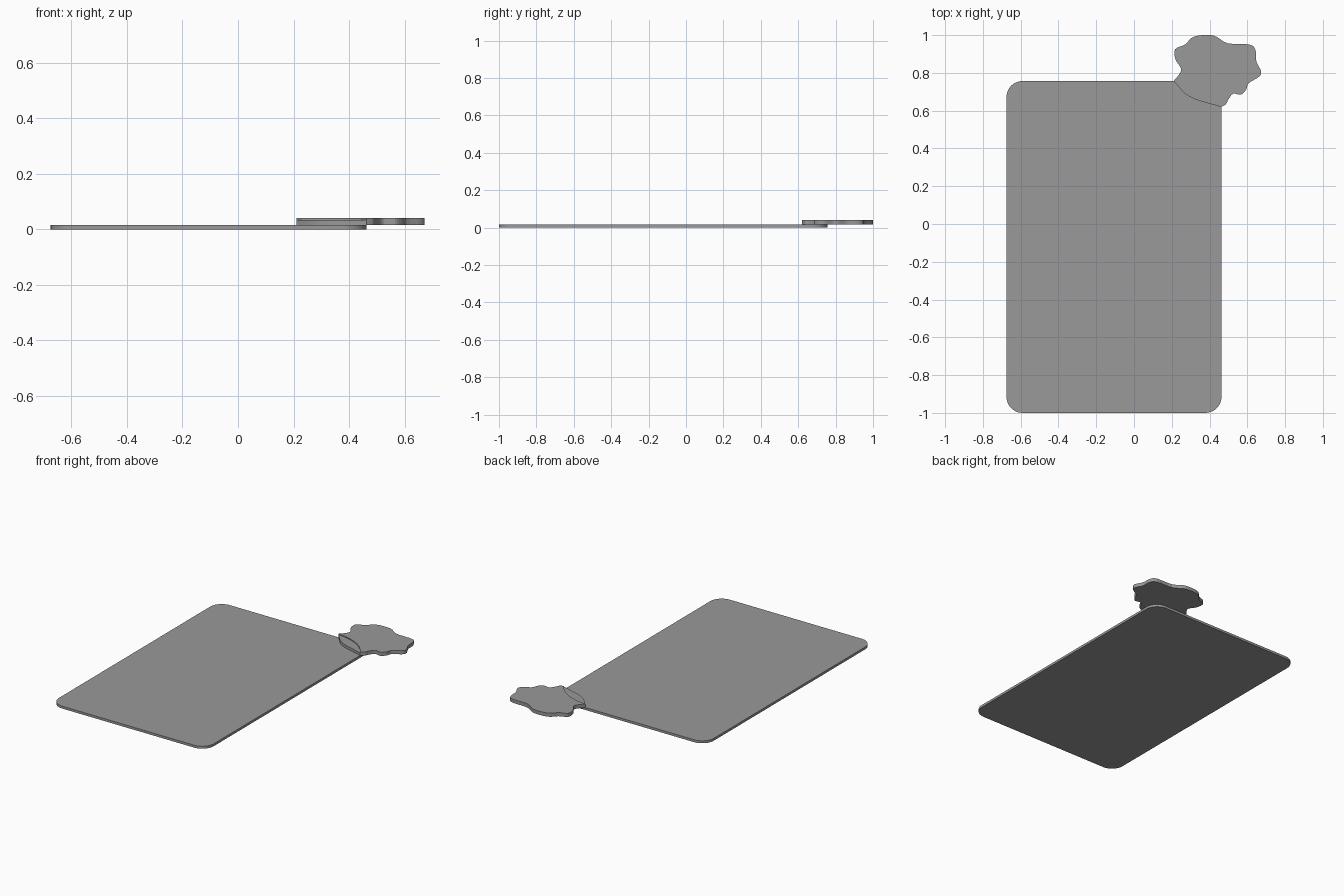
import bpy, bmesh, math
from mathutils import Vector

if "Cube" in bpy.data.objects:
    bpy.data.objects.remove(bpy.data.objects["Cube"])

# Dark grey shared by every part
grey = bpy.data.materials.new("dark_grey")
grey.diffuse_color = (0.32, 0.32, 0.32, 1)
grey.use_nodes = True
grey.node_tree.nodes["Principled BSDF"].inputs["Base Color"].default_value = grey.diffuse_color


def smooth_path(pts, steps=4):
    """Catmull-Rom interpolation through an open list of points."""
    p = [Vector(q) for q in pts]
    p = [p[0]] + p + [p[-1]]
    out = []
    for i in range(1, len(p) - 2):
        a, b, c, d = p[i - 1:i + 3]
        for s in range(steps):
            t = s / steps
            out.append(0.5 * (2 * b + (c - a) * t + (2 * a - 5 * b + 4 * c - d) * t ** 2
                              + (3 * b - a - 3 * c + d) * t ** 3))
    return out + [p[-1]]


def slab(name, outline, z0, z1):
    """Extrude a counter-clockwise 2D outline between two heights."""
    bm = bmesh.new()
    face = bm.faces.new([bm.verts.new((q[0], q[1], z0)) for q in outline])
    face.normal_update()
    new = bmesh.ops.extrude_face_region(bm, geom=[face])["geom"]
    verts = [g for g in new if isinstance(g, bmesh.types.BMVert)]
    bmesh.ops.translate(bm, verts=verts, vec=(0, 0, z1 - z0))
    # Keep the bottom cap so each slab is closed
    if not face.is_valid:
        bm.faces.new([v for v in bm.verts if v not in verts])
    bmesh.ops.recalc_face_normals(bm, faces=bm.faces)
    mesh = bpy.data.meshes.new(name)
    bm.to_mesh(mesh)
    bm.free()
    mesh.materials.append(grey)
    obj = bpy.data.objects.new(name, mesh)
    bpy.context.collection.objects.link(obj)
    return obj


def rounded_rect(x0, x1, y0, y1, r, n=10):
    corners = [(x1 - r, y0 + r, -90), (x1 - r, y1 - r, 0),
               (x0 + r, y1 - r, 90), (x0 + r, y0 + r, 180)]
    return [(cx + r * math.cos(math.radians(a + 90 * i / n)),
             cy + r * math.sin(math.radians(a + 90 * i / n)))
            for cx, cy, a in corners for i in range(n + 1)]


# Flat board with rounded corners
slab("board", rounded_rect(-0.675, 0.463, -1.0, 0.757, 0.085), 0, 0.016)

# Wavy ornament overlapping the board corner
left, right = (0.21, 0.757), (0.463, 0.62)
rim = smooth_path([right, (0.487, 0.635), (0.50, 0.66), (0.525, 0.69), (0.565, 0.685),
                   (0.593, 0.71), (0.607, 0.745), (0.662, 0.78), (0.672, 0.81),
                   (0.648, 0.86), (0.643, 0.92), (0.612, 0.95), (0.495, 0.957),
                   (0.42, 0.998), (0.32, 0.993), (0.27, 0.95), (0.218, 0.925),
                   (0.22, 0.87), (0.25, 0.815), left])
seam = smooth_path([left, (0.29, 0.742), (0.36, 0.715), (0.42, 0.673), right])
slab("ornament", rim + seam[1:-1], 0.016, 0.04)

# Slightly lower lip of the ornament that rests on the board
front = smooth_path([left, (0.265, 0.695), (0.32, 0.662), (0.39, 0.64), right])
slab("ornament_lip", front + seam[::-1][1:-1], 0.016, 0.034)
